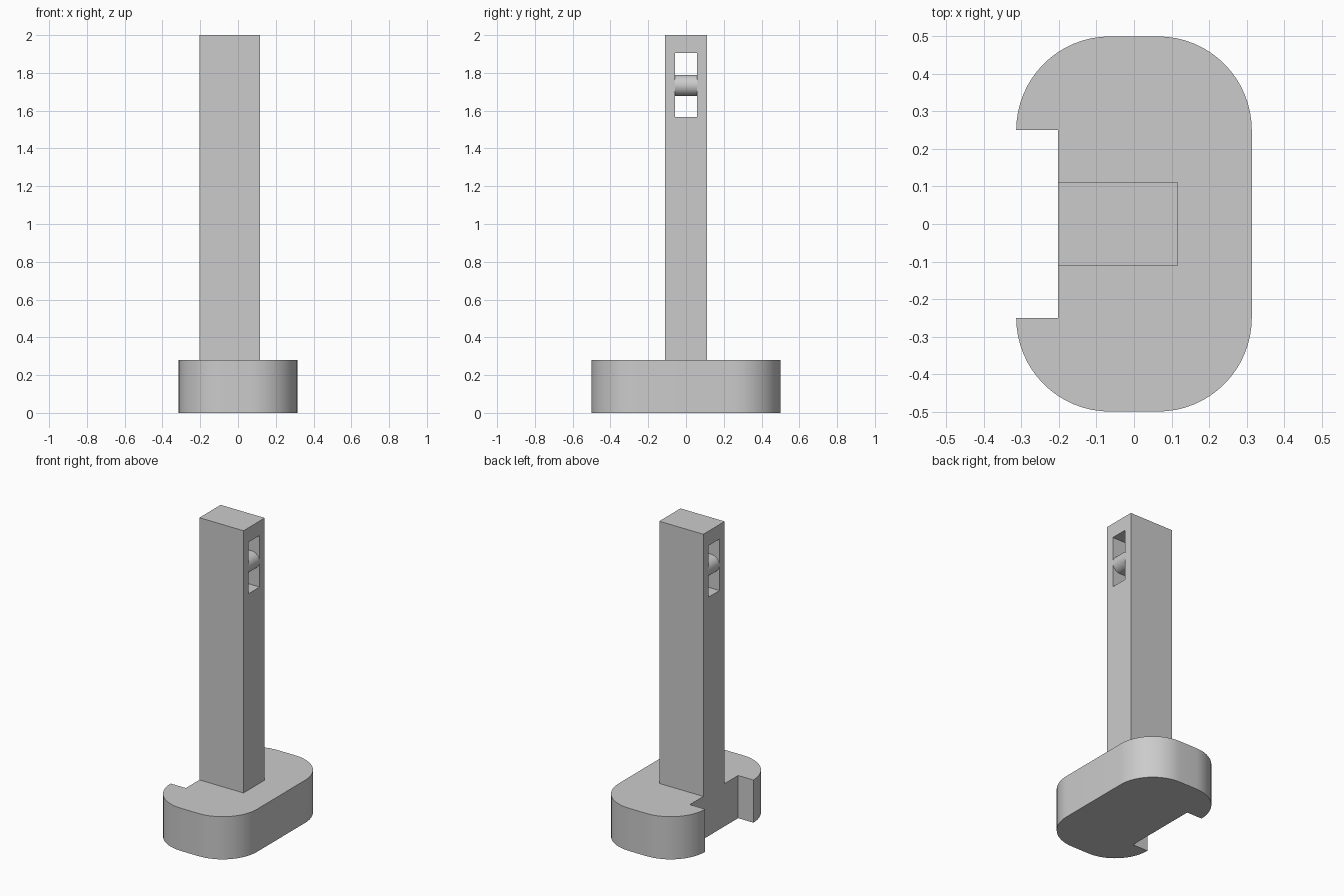
import bpy, bmesh, math
from mathutils import Vector

old = bpy.data.objects.get("Cube")
if old:
    bpy.data.objects.remove(old, do_unlink=True)

grey = bpy.data.materials.new("plain_grey")
grey.use_nodes = True
colour = (0.6, 0.6, 0.6, 1)
grey.diffuse_color = colour
grey.node_tree.nodes["Principled BSDF"].inputs["Base Color"].default_value = colour


def arc(cx, cy, r, start, end, steps=16):
    """Points on an arc, angles in degrees."""
    angles = [math.radians(start + (end - start) * i / steps) for i in range(steps + 1)]
    return [(cx + r * math.cos(a), cy + r * math.sin(a)) for a in angles]


def prism(name, points, offset):
    """Extrude a closed outline of 3D points along an offset."""
    bm = bmesh.new()
    face = bm.faces.new([bm.verts.new(p) for p in points])
    ext = bmesh.ops.extrude_face_region(bm, geom=[face])
    moved = [g for g in ext["geom"] if isinstance(g, bmesh.types.BMVert)]
    bmesh.ops.translate(bm, verts=moved, vec=Vector(offset))
    bmesh.ops.recalc_face_normals(bm, faces=bm.faces)
    mesh = bpy.data.meshes.new(name)
    bm.to_mesh(mesh)
    bm.free()
    mesh.materials.append(grey)
    obj = bpy.data.objects.new(name, mesh)
    bpy.context.collection.objects.link(obj)
    return obj


def activate(obj):
    bpy.ops.object.select_all(action="DESELECT")
    obj.select_set(True)
    bpy.context.view_layer.objects.active = obj


def box(name, x0, x1, half_y, z0, z1):
    outline = [(x0, -half_y, z0), (x1, -half_y, z0), (x1, half_y, z0), (x0, half_y, z0)]
    return prism(name, outline, (0, 0, z1 - z0))


BACK, FACE = -0.203, 0.117      # post extent in x
HALF_X, CORNER = 0.314, 0.25    # base half width and corner radius
BASE_H = 0.28
SLOT = 0.057                    # slot half width

# Rounded base with a rectangular notch in one long side
cx = HALF_X - CORNER
outline = (arc(cx, -CORNER, CORNER, -90, 0) + arc(cx, CORNER, CORNER, 0, 90)
           + arc(-cx, CORNER, CORNER, 90, 180)
           + [(BACK, CORNER), (BACK, -CORNER)]
           + arc(-cx, -CORNER, CORNER, 180, 270))
base = prism("base", [(x, y, 0) for x, y in outline], (0, 0, BASE_H))

# Post with a slot through its top
post = box("post", BACK, FACE, 0.11, BASE_H, 2)
cutter = box("slot_cutter", BACK - 0.1, FACE + 0.1, SLOT, 1.567, 1.905)
cutter.hide_render = True
cut = post.modifiers.new("slot", "BOOLEAN")
cut.object = cutter
cut.solver = "EXACT"
activate(post)
bpy.ops.object.modifier_apply(modifier=cut.name)
bpy.data.objects.remove(cutter, do_unlink=True)

# Round-ended crossbar spanning the slot
r, z = 0.056, 1.733
profile = arc(FACE - r, z, r, -90, 90) + arc(BACK + r, z, r, 90, 270)
bar = prism("crossbar", [(x, -SLOT, h) for x, h in profile], (0, 2 * SLOT, 0))

for obj in (base, bar):
    activate(obj)
    bpy.ops.object.shade_smooth_by_angle(angle=math.radians(30))
